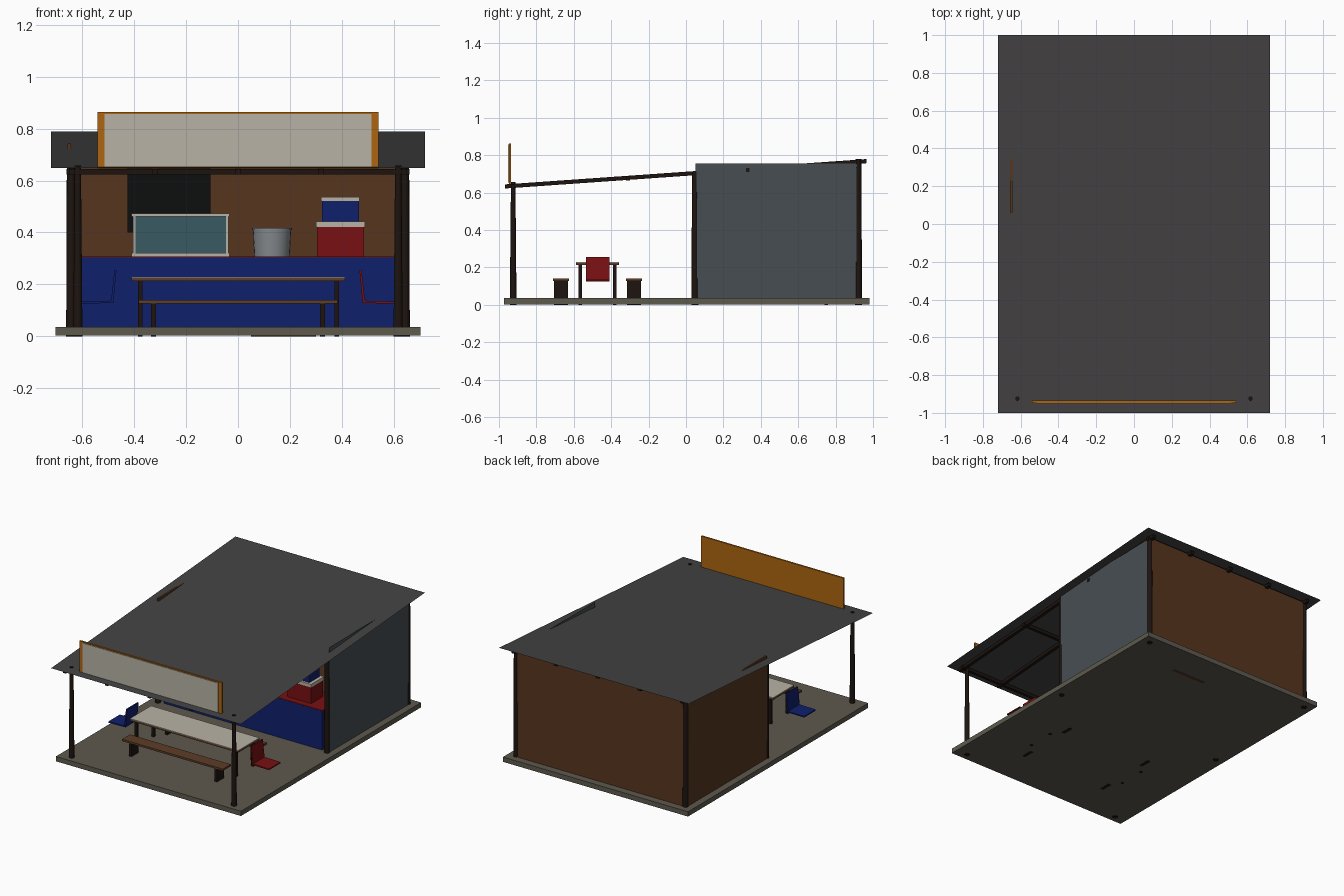
import bpy, math

if "Cube" in bpy.data.objects:
    bpy.data.objects.remove(bpy.data.objects["Cube"])

def mat(name, c):
    m = bpy.data.materials.new(name)
    m.diffuse_color = (*c, 1)
    m.use_nodes = True
    m.node_tree.nodes["Principled BSDF"].inputs["Base Color"].default_value = m.diffuse_color
    return m

WOOD = mat("dark_wood", (0.012, 0.007, 0.005))
PLANK = mat("plank", (0.11, 0.047, 0.02))
BROWN = mat("wall_brown", (0.095, 0.036, 0.013))
ROOF = mat("roof_metal", (0.058, 0.055, 0.056))
METAL = mat("sheet_metal", (0.063, 0.076, 0.084))
STONE = mat("concrete", (0.11, 0.10, 0.075))
BLUE = mat("blue", (0.005, 0.014, 0.15))
RED = mat("red", (0.19, 0.005, 0.006))
WHITE = mat("white", (0.48, 0.45, 0.38))
ORANGE = mat("orange", (0.42, 0.13, 0.005))
GLASS = mat("glass", (0.04, 0.10, 0.12))
BLACK = mat("black", (0.004, 0.005, 0.005))
STEEL = mat("steel", (0.23, 0.25, 0.26))

def mesh(name, verts, faces, m):
    me = bpy.data.meshes.new(name)
    me.from_pydata(verts, [], faces)
    me.materials.append(m)
    o = bpy.data.objects.new(name, me)
    bpy.context.collection.objects.link(o)
    return o

def box(name, x, y, z, m, shear=0.0):
    """Box from ranges; shear raises z along y."""
    v = [(a, b, c + shear * b) for a in x for b in y for c in z]
    f = [(0, 1, 3, 2), (4, 6, 7, 5), (0, 4, 5, 1), (2, 3, 7, 6), (0, 2, 6, 4), (1, 5, 7, 3)]
    return mesh(name, v, f, m)

def cone(name, x, y, z0, z1, r0, r1, m, n=12):
    bpy.ops.mesh.primitive_cone_add(vertices=n, radius1=r0, radius2=r1, depth=z1 - z0,
                                    location=(x, y, (z0 + z1) / 2))
    o = bpy.context.object
    o.name = name
    o.data.materials.append(m)
    bpy.ops.object.shade_smooth_by_angle(angle=math.radians(40))
    return o

SLOPE = 0.07
MID = 0.718  # roof height at y = 0
def roof_z(y):
    return MID + SLOPE * y

# floor slab, just clear of the leg ends
box("floor_slab", (-0.703, 0.703), (-0.972, 0.982), (0.003, 0.036), STONE)

# thin sloping roof sheet
mesh("roof_sheet", [(x, y, roof_z(y)) for x, y in ((-.72, -1), (.72, -1), (.72, 1), (-.72, 1))],
     [(0, 1, 2, 3)], ROOF)

# rafters and purlins under the roof
for x in (-0.64, -0.32, 0, 0.32, 0.64):
    box("rafter", (x - .011, x + .011), (-0.968, 0.965), (MID - .028, MID - .006), WOOD, SLOPE)
for y in (-0.925, -0.31, 0.33, 0.92):
    z = roof_z(y)
    box("purlin", (-.66, .66), (y - .01, y + .01), (z - .031, z - .009), WOOD)

# posts
for s in (-1, 1):
    cone("front_post", s * .617, -0.924, 0, 0.657, .018, .012, WOOD)
    cone("middle_post", s * .643, 0.048, 0, 0.712, .019, .016, WOOD)
    cone("back_post", s * .643, 0.922, 0, 0.78, .019, .016, WOOD)

# walls
mesh("right_wall_sheet", [(.656, .05, .035), (.656, .925, .035), (.656, .925, .757), (.656, .05, .757)],
     [(0, 1, 2, 3)], METAL)
box("left_wall", (-.656, -.644), (.06, .925), (.035, .742), BROWN)
box("back_wall", (-.65, .65), (.918, .932), (.035, .765), BROWN)
box("dark_board", (-.425, -.105), (.905, .918), (.40, .66), BLACK)
box("loose_plank", (.05, .30), (.74, .76), (0, .25), PLANK)

# counter
box("counter_front", (-.60, .60), (.055, .075), (.035, .303), BLUE)
box("counter_top", (-.60, .60), (.056, .29), (.298, .307), RED)

# display case on the counter
cx, cy = (-.40, -.042), (.09, .26)
box("case_glass", cx, cy, (.32, .462), GLASS)
box("case_base", (-.41, -.033), (.08, .27), (.307, .32), WHITE)
box("case_lid", (-.41, -.033), (.08, .27), (.462, .472), WHITE)
for x in cx:
    for y in cy:
        box("case_corner", (x - .005, x + .005), (y - .005, y + .005), (.32, .462), WHITE)

# pot
cone("pot", .131, .17, .307, .41, .068, .074, STEEL, 24)
cone("pot_rim", .131, .17, .41, .417, .077, .077, STEEL, 24)

# stacked coolers
box("lower_cooler", (.305, .486), (.10, .23), (.307, .42), RED)
box("lower_cooler_lid", (.30, .489), (.095, .235), (.42, .442), WHITE)
box("upper_cooler", (.323, .466), (.11, .22), (.442, .522), BLUE)
box("upper_cooler_lid", (.320, .469), (.107, .223), (.522, .537), WHITE)

# roof sign
box("sign_frame", (-.541, .541), (-.947, -.935), (.646, .864), ORANGE)
box("sign_panel", (-.515, .515), (-.951, -.947), (.654, .857), WHITE)

# table
box("table_top", (-.41, .413), (-.588, -.358), (.213, .224), PLANK)
box("table_cover", (-.41, .413), (-.588, -.358), (.224, .228), WHITE)
for x in (-.376, .380):
    for y in (-.565, -.38):
        box("table_leg", (x - .009, x + .009), (y - .009, y + .009), (0, .213), WOOD)

# benches
for y in (-.668, -.278):
    box("bench_seat", (-.383, .383), (y - .043, y + .043), (.127, .14), PLANK)
    for x in (-.325, .325):
        box("bench_leg", (x - .01, x + .01), (y - .038, y + .038), (0, .127), WOOD)

# chair shells: an L profile with the back beside the table
PROFILE = [(.468, .255), (.476, .255), (.489, .137), (.61, .134), (.61, .126), (.480, .128)]
for s, m, name in ((1, RED, "red_chair_shell"), (-1, BLUE, "blue_chair_shell")):
    n = len(PROFILE)
    v = [(s * x, y, z) for y in (-.535, -.41) for x, z in PROFILE]
    f = [(i, (i + 1) % n, n + (i + 1) % n, n + i) for i in range(n)]
    f += [(0, 1, 2, 5), (5, 2, 3, 4), (n, n + 5, n + 2, n + 1), (n + 5, n + 4, n + 3, n + 2)]
    mesh(name, v, f, m)
